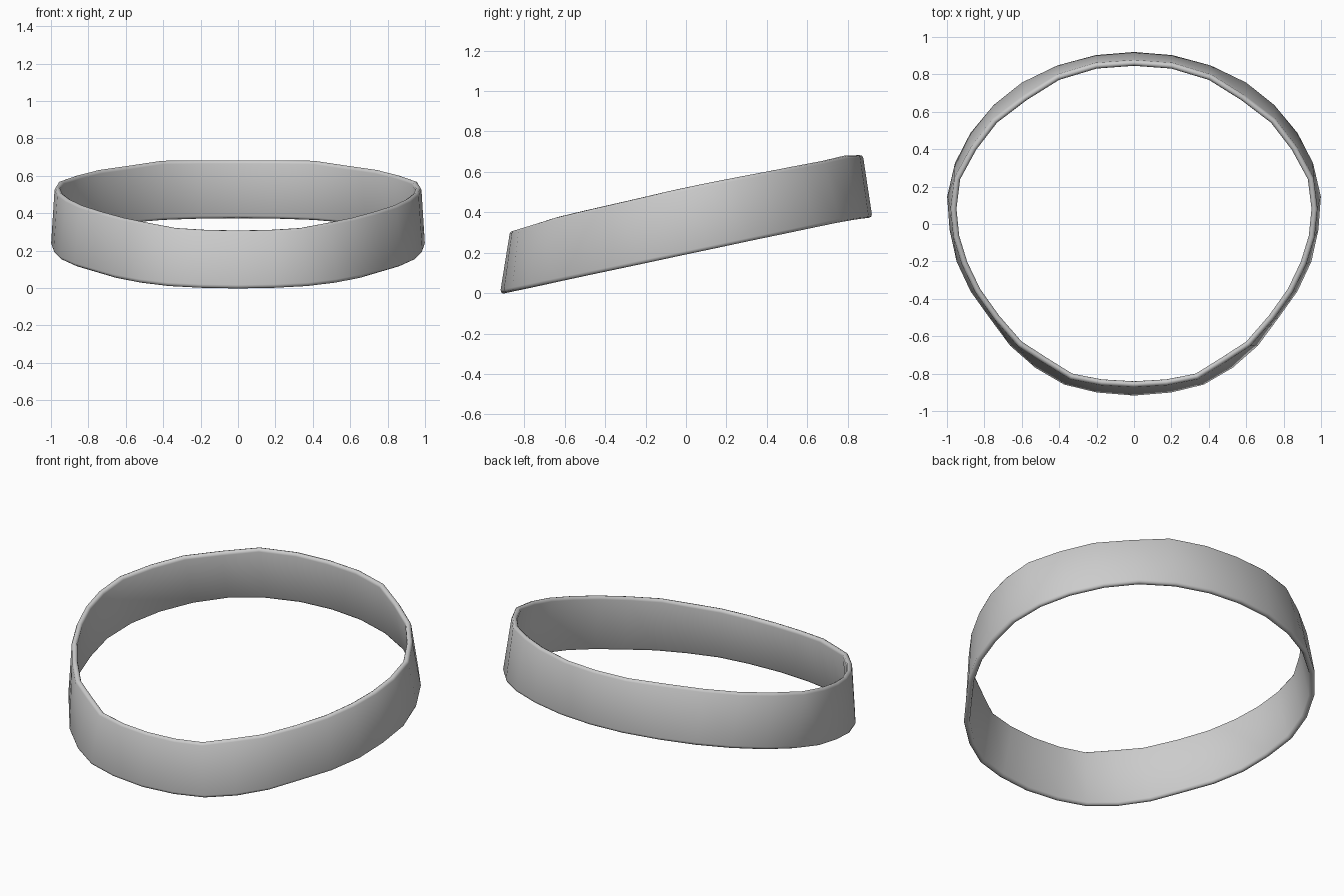
import bpy, bmesh, math
from mathutils import Vector

if "Cube" in bpy.data.objects:
    bpy.data.objects.remove(bpy.data.objects["Cube"])

# half outlines (back to front, x >= 0) of the lower and upper outer edges
LOW = [(0, .922), (.205, .905), (.41, .85), (.6, .76), (.75, .64), (.875, .49),
       (.957, .33), (1, .15), (.987, -.03), (.95, -.2), (.875, -.36), (.775, -.5),
       (.665, -.65), (.53, -.77), (.375, -.86), (.2, -.903), (0, -.92)]
TOP = [(0, .875), (.205, .86), (.413, .797), (.59, .685), (.755, .56), (.87, .41),
       (.96, .245), (.98, .08), (.965, -.07), (.92, -.215), (.848, -.365), (.745, -.51),
       (.62, -.652), (.485, -.738), (.34, -.828), (.175, -.86), (0, -.87)]
LOW_Z = [(-.92, 0), (.8, .36), (.92, .375)]
TOP_Z = [(-.87, .31), (-.64, .38), (0, .525), (.7, .66), (.8, .683), (.875, .685)]
WALL, R = .032, .016


def height(y, table):
    for (a, za), (b, zb) in zip(table, table[1:]):
        if y <= b:
            return za + (zb - za) * (y - a) / (b - a)
    return table[-1][1]


def full_loop(half, table):
    pts = half + [(-x, y) for x, y in half[-2:0:-1]]
    return [Vector((x, y, height(y, table))) for x, y in pts]


low, top = full_loop(LOW, LOW_Z), full_loop(TOP, TOP_Z)
n = len(low)
bm = bmesh.new()
rings = []
for i in range(n):
    b, t = low[i], top[i]
    up = (t - b).normalized()
    length = (t - b).length
    tangent = (top[(i + 1) % n] - top[i - 1] + low[(i + 1) % n] - low[i - 1]).normalized()
    inward = tangent.cross(up).normalized()
    if inward.dot(-b.xy.to_3d()) < 0:
        inward = -inward
    # wall section: straight sides with rounded rims at both ends
    ring = []
    for k in range(5):
        a = math.pi * k / 4
        ring.append(t + inward * (R - R * math.cos(a)) + up * (R * math.sin(a) - R))
    for k in range(5):
        a = math.pi * k / 4
        ring.append(b + inward * (R + R * math.cos(a)) + up * (R - R * math.sin(a)))
    rings.append([bm.verts.new(p) for p in ring])

m = len(rings[0])
for i in range(n):
    p, q = rings[i], rings[(i + 1) % n]
    for j in range(m):
        k = (j + 1) % m
        bm.faces.new((p[j], q[j], q[k], p[k])).smooth = True
bmesh.ops.recalc_face_normals(bm, faces=bm.faces)

mesh = bpy.data.meshes.new("tilted_band")
bm.to_mesh(mesh)
bm.free()
band = bpy.data.objects.new("tilted_band", mesh)
bpy.context.collection.objects.link(band)
